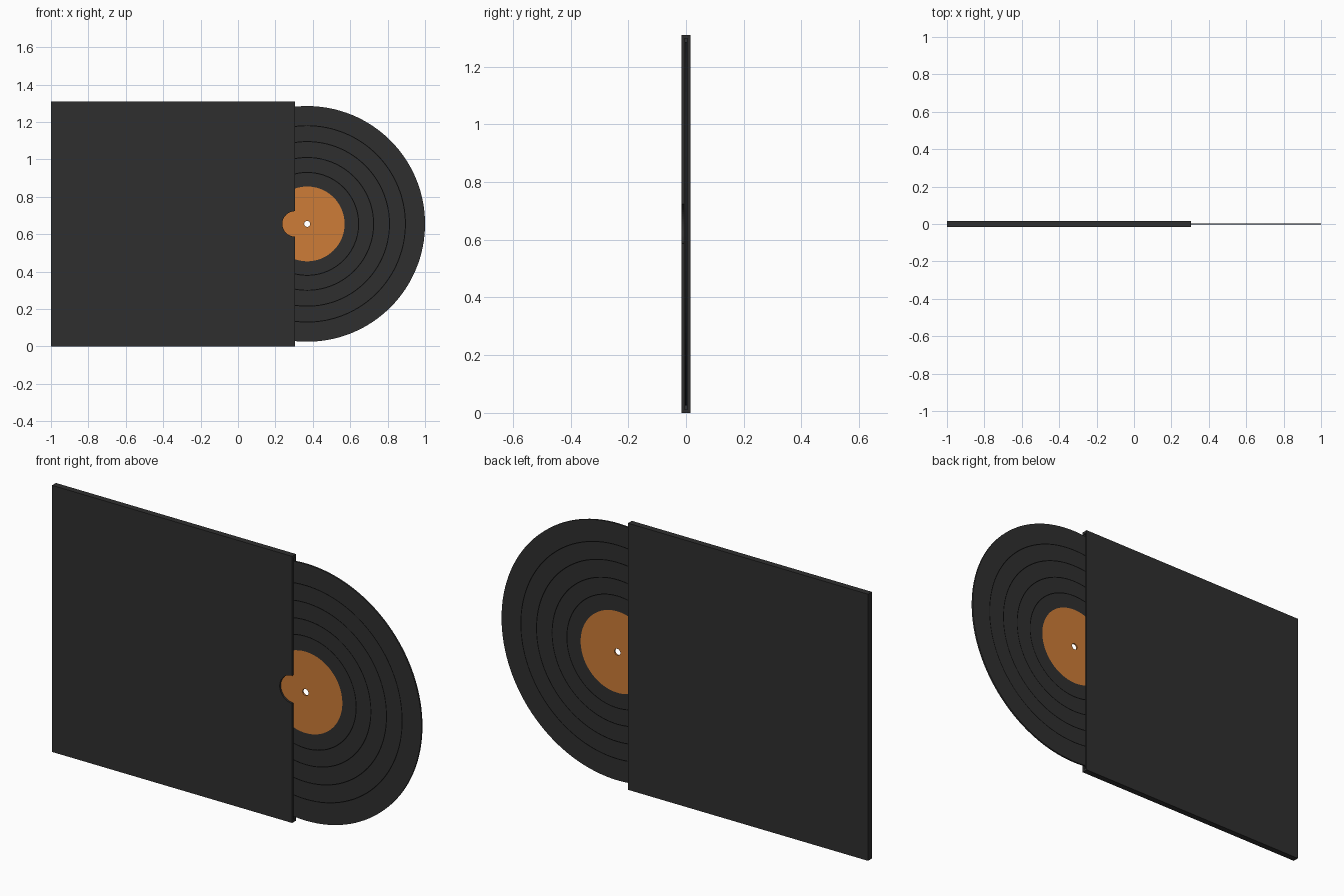
import bpy
import bmesh
from math import sin, cos, pi, radians, hypot
from mathutils import Vector

cube = bpy.data.objects.get("Cube")
if cube:
    bpy.data.objects.remove(cube, do_unlink=True)

LEFT, OPEN, HEIGHT = -1.0, 0.305, 1.31   # sleeve extents
HALF, GAP = 0.015, 0.006                 # outer and inner half thickness
MID = HEIGHT / 2
CENTRE = Vector((0.37, 0, MID))          # record centre
RADIUS, LABEL, HOLE = 0.63, 0.2, 0.016
GROOVES = (0.275, 0.355, 0.44, 0.525)
GROOVE_W, DISC_HALF = 0.0025, 0.004


def material(name, colour):
    m = bpy.data.materials.new(name)
    m.use_nodes = True
    m.diffuse_color = (*colour, 1)
    m.node_tree.nodes["Principled BSDF"].inputs["Base Color"].default_value = (*colour, 1)
    return m


charcoal = material("charcoal", (0.028, 0.028, 0.028))
orange = material("label orange", (0.61, 0.2, 0.038))
black = material("groove black", (0.01, 0.01, 0.01))


def finish(bm, name, mats):
    bmesh.ops.recalc_face_normals(bm, faces=bm.faces)
    mesh = bpy.data.meshes.new(name)
    bm.to_mesh(mesh)
    bm.free()
    for m in mats:
        mesh.materials.append(m)
    obj = bpy.data.objects.new(name, mesh)
    bpy.context.collection.objects.link(obj)
    return obj


def slab(name, outline, y0, y1):
    """Extrude an x-z outline from y0 to y1."""
    bm = bmesh.new()
    face = bm.faces.new([bm.verts.new((x, y0, z)) for x, z in outline])
    new = bmesh.ops.extrude_face_region(bm, geom=[face])["geom"]
    bmesh.ops.translate(bm, vec=(0, y1 - y0, 0),
                        verts=[v for v in new if isinstance(v, bmesh.types.BMVert)])
    return finish(bm, name, [charcoal])


# Sleeve: front panel with a thumb notch, plain back panel, rim on three sides
NOTCH, STEPS = 0.068, 24
notch = [(OPEN - NOTCH * sin(pi * i / STEPS), MID - NOTCH * cos(pi * i / STEPS))
         for i in range(STEPS + 1)]
slab("sleeve_front", [(LEFT, 0), (OPEN, 0), *notch, (OPEN, HEIGHT), (LEFT, HEIGHT)],
     -HALF, -GAP)
slab("sleeve_back", [(LEFT, 0), (OPEN, 0), (OPEN, HEIGHT), (LEFT, HEIGHT)], GAP, HALF)
WALL = 0.012
slab("sleeve_rim", [(LEFT, 0), (OPEN, 0), (OPEN, WALL), (LEFT + WALL, WALL),
                    (LEFT + WALL, HEIGHT - WALL), (OPEN, HEIGHT - WALL),
                    (OPEN, HEIGHT), (LEFT, HEIGHT)], -GAP, GAP)

# Record: one turned profile with shallow grooves on both sides
side = [(HOLE, DISC_HALF), (LABEL, DISC_HALF)]
for g in GROOVES:
    side += [(g - GROOVE_W, DISC_HALF), (g, DISC_HALF - 0.001), (g + GROOVE_W, DISC_HALF)]
side.append((RADIUS, DISC_HALF))
profile = [(r, -y) for r, y in side] + side[::-1]

bm = bmesh.new()
verts = [bm.verts.new(CENTRE + Vector((r, y, 0))) for r, y in profile]
edges = [bm.edges.new((a, b)) for a, b in zip(verts, verts[1:] + verts[:1])]
bmesh.ops.spin(bm, geom=verts + edges, cent=CENTRE, axis=(0, 1, 0),
               angle=2 * pi, steps=128, use_merge=True)
bmesh.ops.remove_doubles(bm, verts=bm.verts, dist=0.00005)

# Label and grooves are coloured by distance from the centre
for f in bm.faces:
    c = f.calc_center_median() - CENTRE
    r = hypot(c.x, c.z)
    if r < LABEL:
        f.material_index = 1
    elif any(abs(r - g) < GROOVE_W for g in GROOVES):
        f.material_index = 2
record = finish(bm, "record", [charcoal, orange, black])

bpy.ops.object.select_all(action="DESELECT")
record.select_set(True)
bpy.context.view_layer.objects.active = record
bpy.ops.object.shade_smooth_by_angle(angle=radians(15))
